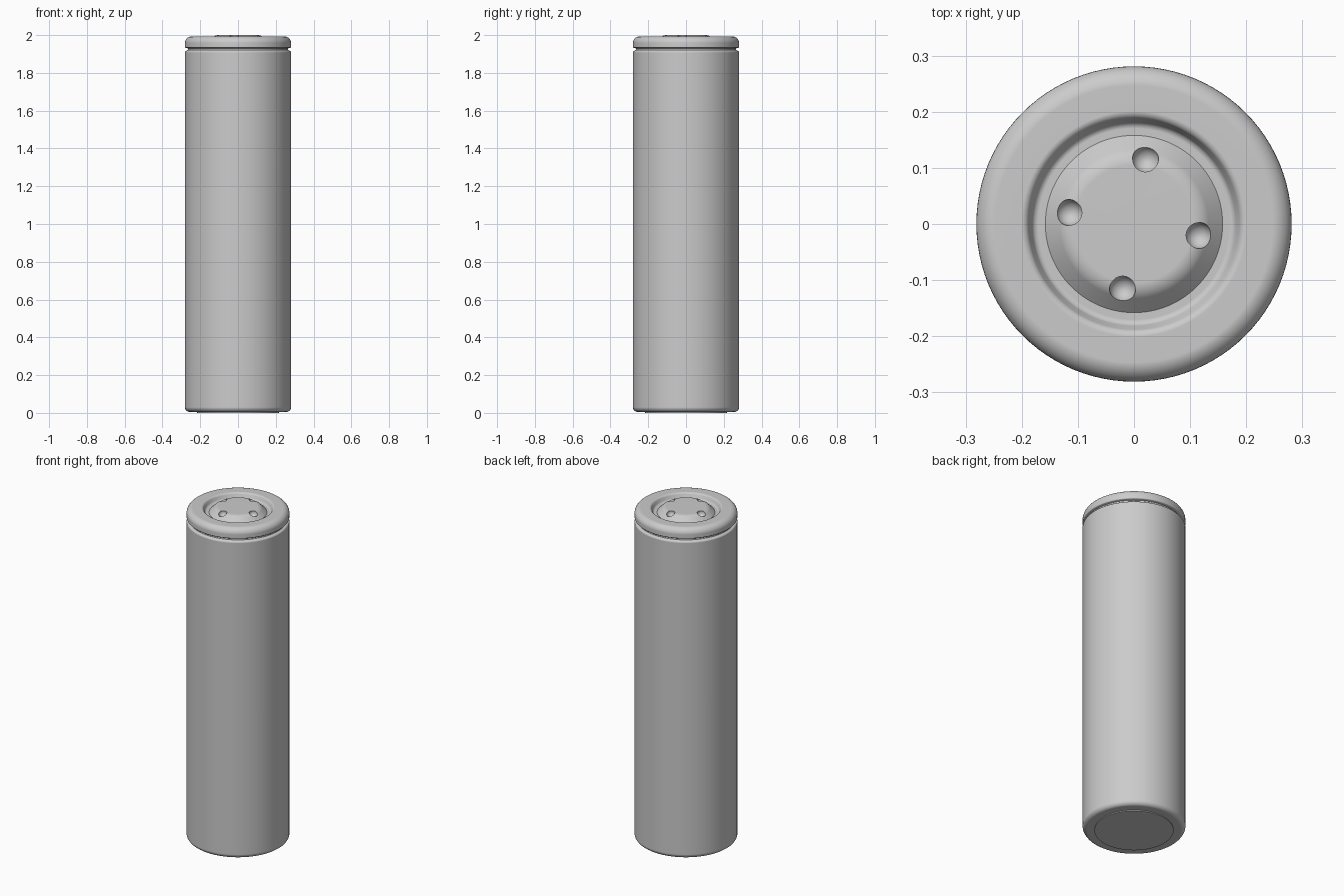
import bpy
import bmesh
from math import radians, tan, cos, sin
from mathutils import Vector, Matrix

SEGMENTS = 96

cube = bpy.data.objects.get("Cube")
if cube:
    bpy.data.objects.remove(cube, do_unlink=True)

# Single bare metal colour
metal = bpy.data.materials.new("grey metal")
metal.use_nodes = True
grey = (0.6, 0.6, 0.6, 1)
metal.diffuse_color = grey
metal.node_tree.nodes["Principled BSDF"].inputs["Base Color"].default_value = grey


def rounded(corners, steps=6):
    """Turn (radius, height, fillet) corners into a filleted profile."""
    points = []
    for i, (r, z, fillet) in enumerate(corners):
        p = Vector((r, z))
        if not fillet:
            points.append(p)
            continue
        a = (Vector(corners[i - 1][:2]) - p).normalized()
        b = (Vector(corners[i + 1][:2]) - p).normalized()
        half = a.angle(b) / 2
        start, end = p + a * fillet / tan(half), p + b * fillet / tan(half)
        centre = p + (a + b).normalized() * fillet / sin(half)
        for k in range(steps + 1):
            d = (start - centre).lerp(end - centre, k / steps)
            points.append(centre + d.normalized() * fillet)
    return points


def lathe(name, corners):
    """Spin a closed profile, listed from bottom axis to top axis."""
    bm = bmesh.new()
    verts = [bm.verts.new((p.x, 0, p.y)) for p in rounded(corners)]
    edges = [bm.edges.new(pair) for pair in zip(verts, verts[1:])]
    bmesh.ops.spin(bm, geom=verts + edges, cent=(0, 0, 0), axis=(0, 0, 1),
                   angle=radians(360), steps=SEGMENTS, use_duplicate=False)
    bmesh.ops.remove_doubles(bm, verts=bm.verts, dist=0.00005)
    bmesh.ops.recalc_face_normals(bm, faces=bm.faces)
    return add_object(name, bm)


def add_object(name, bm):
    mesh = bpy.data.meshes.new(name)
    bm.to_mesh(mesh)
    bm.free()
    mesh.materials.append(metal)
    obj = bpy.data.objects.new(name, mesh)
    bpy.context.collection.objects.link(obj)
    return obj


def smooth(obj):
    bpy.ops.object.select_all(action="DESELECT")
    obj.select_set(True)
    bpy.context.view_layer.objects.active = obj
    bpy.ops.object.shade_smooth_by_angle(angle=radians(35))
    weighted = obj.modifiers.new("Weighted normals", "WEIGHTED_NORMAL")
    weighted.keep_sharp = True


# Can with crimp groove, rolled rim and shallow well around the terminal
can = lathe("can", [
    (0, 0.005, 0),
    (0.281, 0.005, 0.025),
    (0.281, 1.914, 0.010),
    (0.266, 1.920, 0.003),
    (0.266, 1.930, 0),
    (0.281, 1.934, 0.006),
    (0.281, 1.993, 0.034),
    (0.192, 1.993, 0.014),
    (0.178, 1.963, 0.012),
    (0, 1.963, 0),
])

# Slightly proud base disc
base = lathe("base_terminal", [
    (0, 0, 0), (0.216, 0, 0), (0.216, 0.010, 0), (0, 0.010, 0),
])

# Domed button terminal
cap = lathe("top_terminal", [
    (0, 1.940, 0), (0.158, 1.940, 0), (0.158, 1.964, 0),
    (0.121, 2.0, 0.040), (0, 2.0, 0),
])

# Four round vent dimples in the shoulder of the terminal
bm = bmesh.new()
for angle in (80, 170, 260, 350):
    a = radians(angle)
    place = Matrix.Translation((0.117 * cos(a), 0.117 * sin(a), 1.993))
    bmesh.ops.create_uvsphere(bm, u_segments=32, v_segments=16,
                              radius=0.0235, matrix=place)
cutter = add_object("vent_cutter", bm)
cutter.hide_render = True

cut = cap.modifiers.new("Vents", "BOOLEAN")
cut.operation = "DIFFERENCE"
cut.solver = "EXACT"
cut.object = cutter
bpy.ops.object.select_all(action="DESELECT")
cap.select_set(True)
bpy.context.view_layer.objects.active = cap
bpy.ops.object.modifier_apply(modifier=cut.name)
bpy.data.objects.remove(cutter, do_unlink=True)

for part in (can, base, cap):
    smooth(part)
